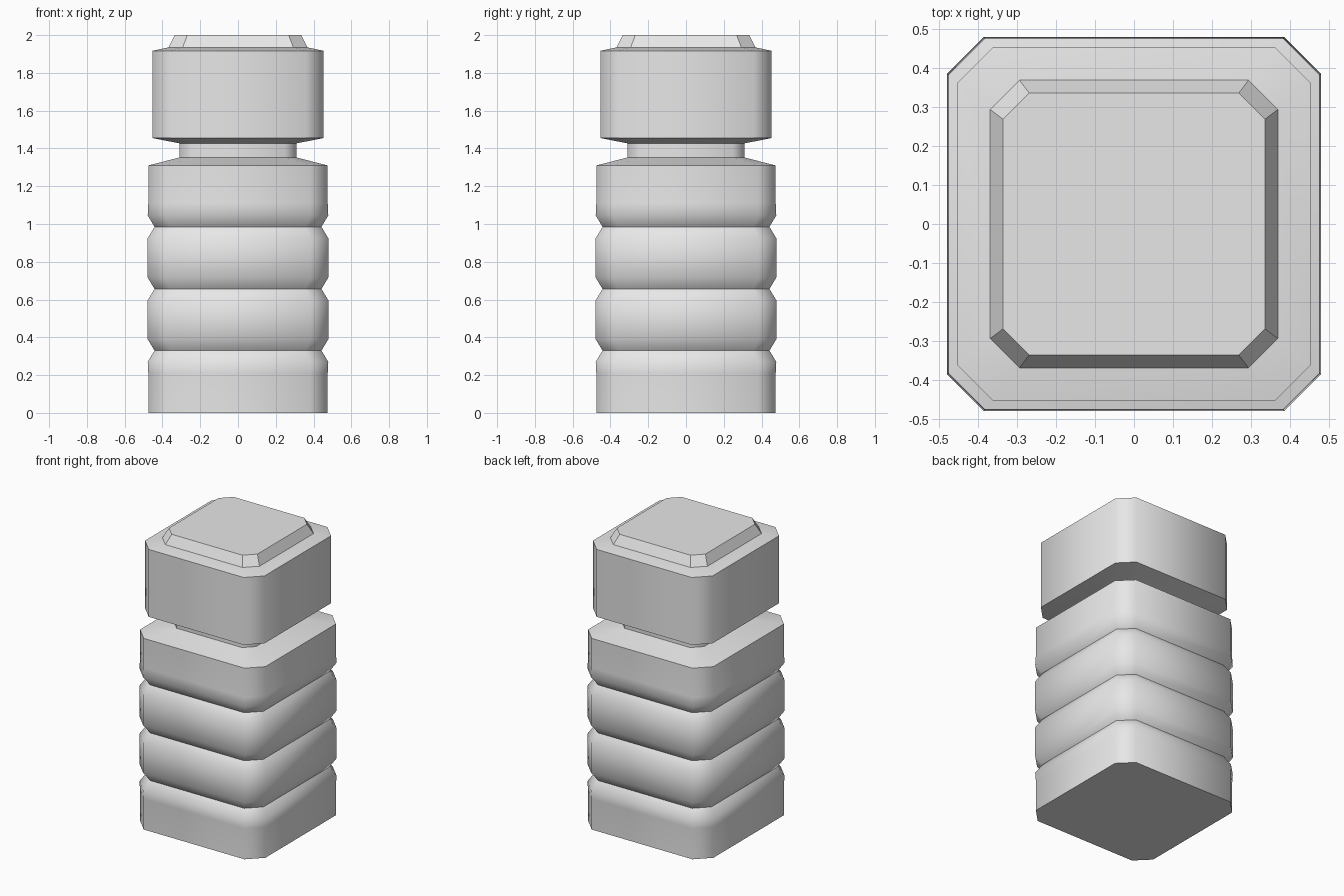
import bpy
import bmesh

if "Cube" in bpy.data.objects:
    bpy.data.objects.remove(bpy.data.objects["Cube"])

grey = bpy.data.materials.new("light grey")
grey.use_nodes = True
grey.diffuse_color = (0.8, 0.8, 0.8, 1)
grey.node_tree.nodes["Principled BSDF"].inputs["Base Color"].default_value = (0.8, 0.8, 0.8, 1)


def loft(name, profile, smooth=True):
    """Stack square rings with cut corners; profile rows are (half width, corner cut, height)."""
    bm = bmesh.new()
    rings = []
    for w, cut, z in profile:
        c = w - cut
        outline = [(w, -c), (w, c), (c, w), (-c, w), (-w, c), (-w, -c), (-c, -w), (c, -w)]
        rings.append([bm.verts.new((x, y, z)) for x, y in outline])
    for low, high in zip(rings, rings[1:]):
        for i in range(8):
            j = (i + 1) % 8
            bm.faces.new((low[i], low[j], high[j], high[i]))
    bm.faces.new(rings[0][::-1])
    bm.faces.new(rings[-1])
    mesh = bpy.data.meshes.new(name)
    bm.to_mesh(mesh)
    bm.free()
    mesh.materials.append(grey)
    obj = bpy.data.objects.new(name, mesh)
    bpy.context.collection.objects.link(obj)
    if smooth:
        bpy.ops.object.select_all(action='DESELECT')
        obj.select_set(True)
        bpy.context.view_layer.objects.active = obj
        bpy.ops.object.shade_smooth_by_angle(angle=0.87)
    return obj


# Ribbed body: base, three grooves with bulges between, shoulder, neck
W, CUT = 0.478, 0.093
body = [(0.475, CUT, 0), (0.475, CUT, 0.21), (W, CUT, 0.27)]
for groove in (0.33, 0.656, 0.985):
    body += [(W, CUT, groove - 0.06), (0.442, 0.086, groove), (W, CUT, groove + 0.06)]
del body[2]
body += [(0.475, CUT, 1.11), (0.475, CUT, 1.31), (0.31, 0.062, 1.352), (0.31, 0.062, 1.427)]

# Head block above the neck
body += [(0.453, 0.093, 1.455), (0.453, 0.093, 1.917), (0.368, 0.075, 1.935)]
loft("ribbed_body_and_head", body)

# Bevelled cap
loft("top_cap", [(0.368, 0.075, 1.935), (0.335, 0.067, 2.0)], smooth=False)
